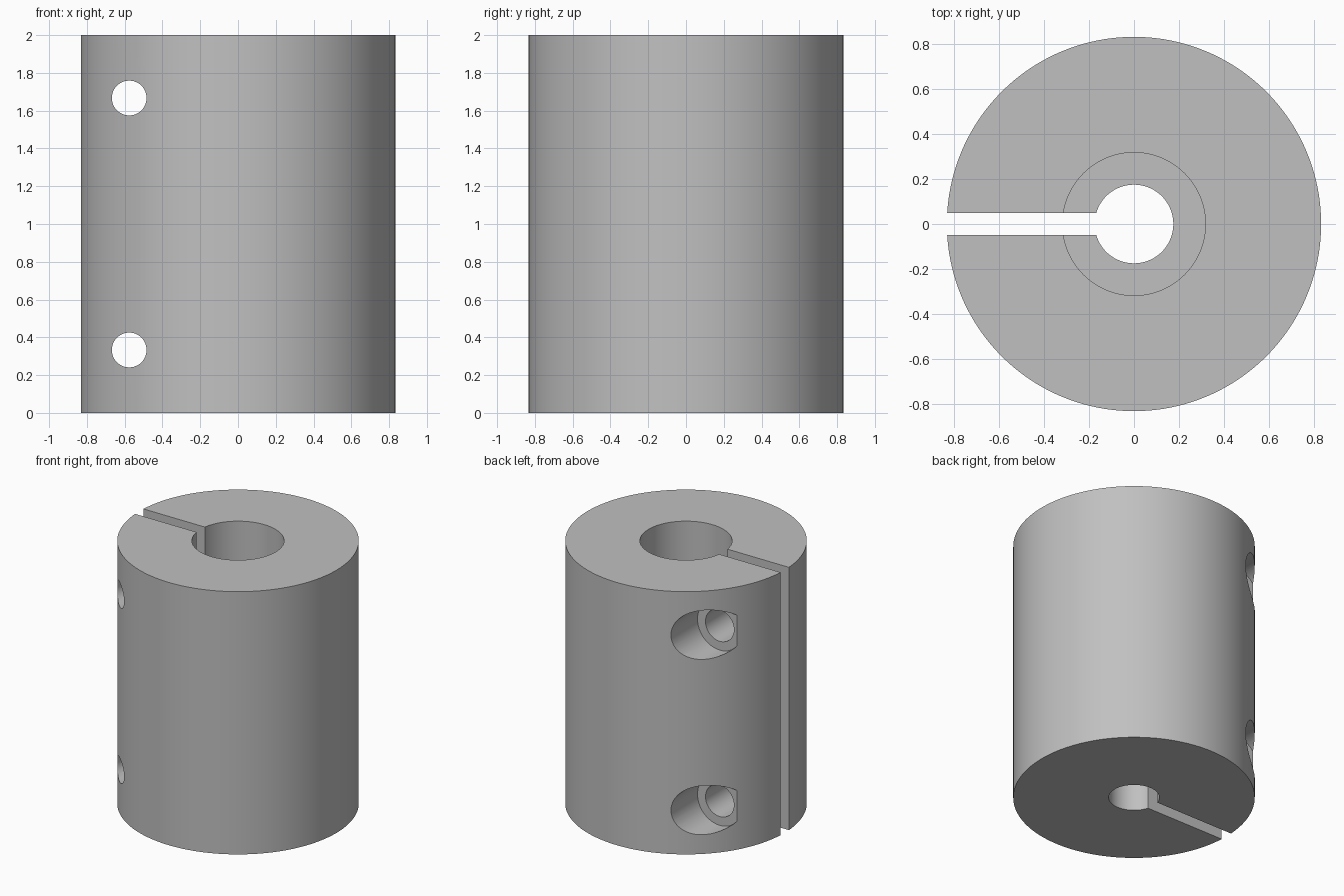
import bpy
import math

cube = bpy.data.objects.get("Cube")
if cube:
    bpy.data.objects.remove(cube, do_unlink=True)

HEIGHT = 2.0
RADIUS = 0.833
SLOT = 0.1
SCREW_X = -0.576
SCREW_HEIGHTS = (0.333, 1.667)
SEAT_Y = 0.417

metal = bpy.data.materials.new("plain grey metal")
metal.use_nodes = True
grey = (0.53, 0.53, 0.53, 1)
metal.diffuse_color = grey
metal.node_tree.nodes["Principled BSDF"].inputs["Base Color"].default_value = grey


def upright(name, radius, low, high, sides=96):
    """Vertical cylinder between two heights."""
    bpy.ops.mesh.primitive_cylinder_add(vertices=sides, radius=radius, depth=high - low,
                                        location=(0, 0, (low + high) / 2))
    bpy.context.object.name = name
    return bpy.context.object


def cross_hole(name, radius, z, start, end):
    """Cylinder along y at the clamping screw position."""
    bpy.ops.mesh.primitive_cylinder_add(vertices=48, radius=radius, depth=end - start,
                                        location=(SCREW_X, (start + end) / 2, z),
                                        rotation=(math.pi / 2, 0, 0))
    bpy.context.object.name = name
    return bpy.context.object


# Solid round body
body = upright("coupling_body", RADIUS, 0, HEIGHT, 160)
body.data.materials.append(metal)

# Stepped bore: narrow below, wide above
cutters = [upright("narrow_bore", 0.175, -0.2, HEIGHT + 0.2),
           upright("wide_bore", 0.318, HEIGHT / 2, HEIGHT + 0.3)]

# Clamping slot from the bore out through one side
bpy.ops.mesh.primitive_cube_add(size=1, location=(-0.5, 0, HEIGHT / 2))
slot = bpy.context.object
slot.name = "clamp_slot"
slot.scale = (1, SLOT, HEIGHT + 0.8)
cutters.append(slot)

# Screw holes: tapped in front, clearance behind, with a recessed head seat
for z in SCREW_HEIGHTS:
    cutters.append(cross_hole("tapped_hole", 0.092, z, -1, 0))
    cutters.append(cross_hole("clearance_hole", 0.12, z, -0.01, SEAT_Y + 0.1))
    cutters.append(cross_hole("head_seat", 0.187, z, SEAT_Y, 1.1))

# Cut everything out of the body
bpy.ops.object.select_all(action="DESELECT")
bpy.context.view_layer.objects.active = body
body.select_set(True)
for cutter in cutters:
    cutter.hide_render = True
    cut = body.modifiers.new(cutter.name, "BOOLEAN")
    cut.operation = "DIFFERENCE"
    cut.solver = "EXACT"
    cut.object = cutter
    bpy.ops.object.modifier_apply(modifier=cut.name)
for cutter in cutters:
    bpy.data.objects.remove(cutter, do_unlink=True)

bpy.ops.object.shade_smooth_by_angle(angle=math.radians(30))
